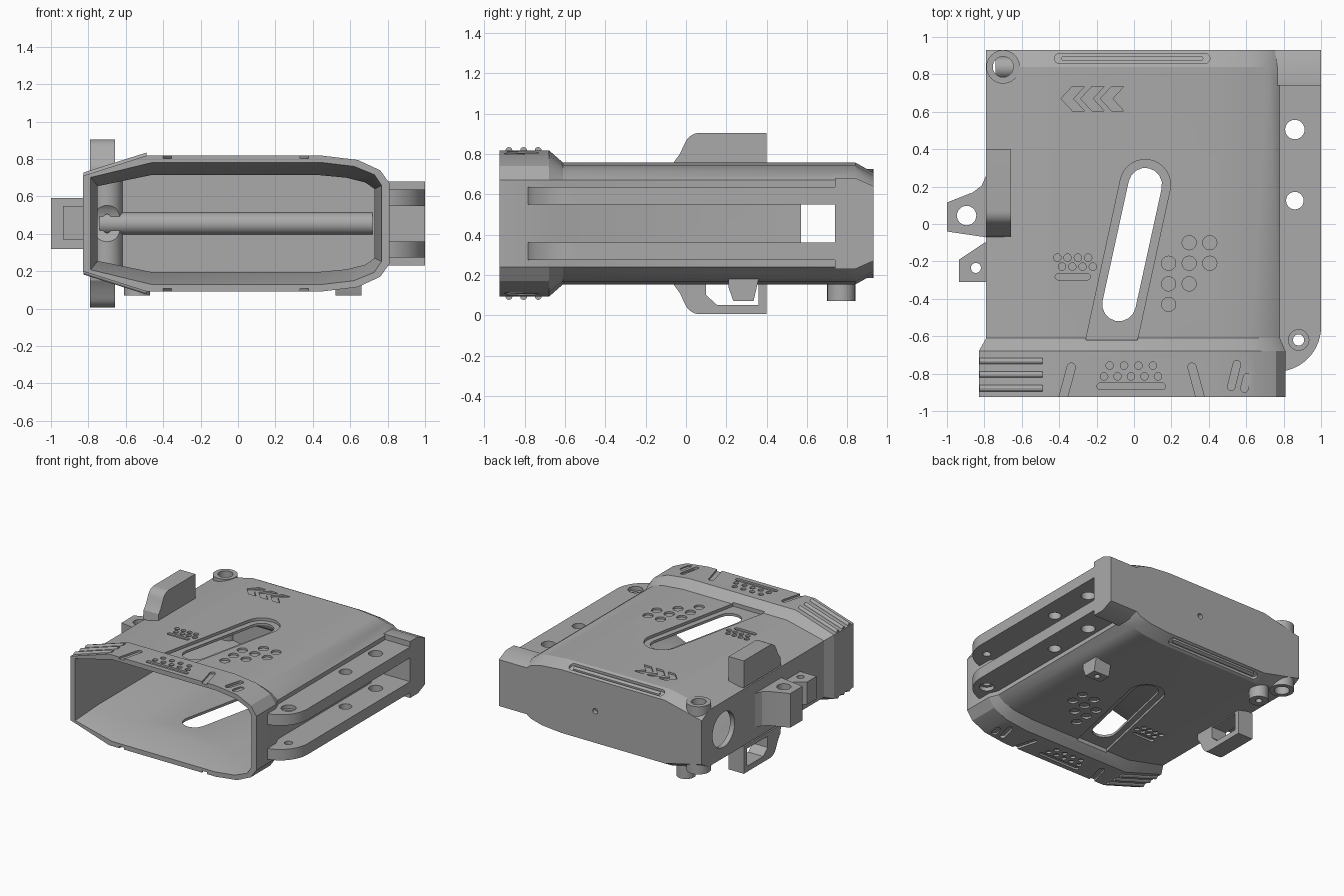
import bpy, bmesh, math
from mathutils import Vector

cube = bpy.data.objects.get("Cube")
if cube:
    bpy.data.objects.remove(cube, do_unlink=True)

MID = 0.455  # height of the mirror plane between top and bottom

grey = bpy.data.materials.new("plain grey")
grey.use_nodes = True
COLOUR = (0.4, 0.4, 0.4, 1)
grey.diffuse_color = COLOUR
grey.node_tree.nodes["Principled BSDF"].inputs["Base Color"].default_value = COLOUR


def loft(name, rings):
    """Closed solid through rings with equal point counts."""
    bm = bmesh.new()
    vs = [[bm.verts.new(p) for p in ring] for ring in rings]
    n = len(vs[0])
    for a, b in zip(vs, vs[1:]):
        for i in range(n):
            bm.faces.new((a[i], a[(i + 1) % n], b[(i + 1) % n], b[i]))
    bm.faces.new(vs[0])
    bm.faces.new(vs[-1])
    bmesh.ops.recalc_face_normals(bm, faces=bm.faces)
    me = bpy.data.meshes.new(name)
    bm.to_mesh(me)
    bm.free()
    me.materials.append(grey)
    ob = bpy.data.objects.new(name, me)
    bpy.context.collection.objects.link(ob)
    return ob


def prism(name, pts, lo, hi, axis="z"):
    """Extrude a flat outline along one axis."""
    place = {"x": lambda p, h: (h, p[0], p[1]),
             "y": lambda p, h: (p[0], h, p[1]),
             "z": lambda p, h: (p[0], p[1], h)}[axis]
    return loft(name, [[place(p, h) for p in pts] for h in (lo, hi)])


def arc(x, y, r, a0, a1, n=12):
    return [(x + r * math.cos(math.radians(a0 + (a1 - a0) * i / n)),
             y + r * math.sin(math.radians(a0 + (a1 - a0) * i / n))) for i in range(n + 1)]


def disc(x, y, r, n=24):
    return arc(x, y, r, 0, 360, n)[:-1]


def capsule(x1, y1, x2, y2, r):
    a = math.degrees(math.atan2(y2 - y1, x2 - x1))
    return arc(x2, y2, r, a - 90, a + 90, 8) + arc(x1, y1, r, a + 90, a + 270, 8)


def rect(x1, y1, x2, y2):
    return [(x1, y1), (x2, y1), (x2, y2), (x1, y2)]


def combine(ob, others, operation="DIFFERENCE"):
    for other in others:
        other.hide_render = True
        mod = ob.modifiers.new("bool", "BOOLEAN")
        mod.operation, mod.solver, mod.object = operation, "EXACT", other
        bpy.context.view_layer.objects.active = ob
        bpy.ops.object.modifier_apply(modifier=mod.name)
        bpy.data.objects.remove(other, do_unlink=True)


def both(make):
    """Build a part for the top and its mirror image for the bottom."""
    return [make(lambda z: z), make(lambda z: 2 * MID - z)]


def ring(half, y, dz=0.0):
    """Cross-section from its upper half, mirrored to the underside."""
    up = [(x, y, z - dz) for x, z in half]
    return up + [(x, y, 2 * MID - z) for x, y, z in reversed(up)]


# Main shell: flared collar, long body, chamfered rear
collar = [(-.83, .71), (-.49, .818), (.45, .818), (.64, .795), (.76, .74), (.81, .67)]
body = [(-.79, .68), (-.46, .757), (.45, .757), (.62, .742), (.72, .715), (.78, .67)]
mouth = [(-.79, .705), (-.46, .785), (.45, .785), (.62, .765), (.73, .72), (.77, .66)]
inner = [(-.75, .655), (-.46, .715), (.42, .715), (.58, .70), (.68, .675), (.73, .64)]
shell = loft("magazine_shell", [ring(collar, -.925), ring(collar, -.68), ring(body, -.61),
                                ring(body, .84), ring(body, .93, .05)])
rear = [(.5, .68), (1, .68)]
rear_block = loft("rear_block", [ring(rear, .74), ring(rear, .84), ring(rear, .93, .04)])
corner_boss = prism("corner_boss", disc(-.70, .84, .09), .185, .725)
combine(shell, [rear_block, corner_boss], "UNION")
combine(shell, [loft("cavity", [ring(mouth, -.94), ring(inner, -.69), ring(inner, .82)])])
combine(shell, [prism("corner_tube", disc(-.70, .84, .085), .2, .71)], "UNION")

# Openings through the walls
A, B = (-.08, -.43), (.06, .21)
combine(shell, [
    prism("window", capsule(*A, *B, .09), -.1, 1.1),
    prism("corner_hole", disc(-.70, .84, .055), -.1, 1.1),
    prism("side_round", disc(.655, MID, .14, 32), -.9, -.6, "x"),
    prism("side_gap", rect(.57, .36, .74, .55), .6, .85, "x"),
    prism("rear_hole", disc(.15, MID, .022, 12), .8, 1, "y"),
])

# Recess round the window, open towards the collar
recess = [(-.258, -.62), (.018, -.62)] + arc(*B, .135, -12, 168, 16)
combine(shell, both(lambda f: prism("recess", recess, f(.735), f(.8))))

# Engraved dots, bars and slashes
body_marks = [disc(x, y, .038) for y, xs in
              ((-.10, (.295, .405)), (-.21, (.185, .295, .405)),
               (-.32, (.185, .295)), (-.43, (.185,))) for x in xs]
body_marks += [disc(-.41 + .055 * i, -.18, .02, 16) for i in range(4)]
body_marks += [disc(-.385 + .055 * i, -.228, .02, 16) for i in range(4)]
body_marks += [capsule(-.405, -.282, -.25, -.282, .017)]
collar_marks = [disc(-.13 + .077 * i, -.757, .02, 16) for i in range(4)]
collar_marks += [disc(-.16 + .072 * i, -.815, .02, 16) for i in range(5)]
collar_marks += [capsule(-.18, -.868, .15, -.868, .018),
                 capsule(-.385, -.95, -.335, -.765, .022), capsule(.31, -.765, .36, -.95, .022)]
slope_marks = [capsule(.52, -.87, .55, -.75, .02), capsule(.59, -.88, .605, -.82, .02)]


def join(parts):
    bm = bmesh.new()
    for p in parts:
        bm.from_mesh(p.data)
    bm.to_mesh(parts[0].data)
    bm.free()
    for p in parts[1:]:
        bpy.data.objects.remove(p, do_unlink=True)
    return parts[0]


def engravings(f):
    cuts = []
    for marks, depth in ((body_marks, .742), (collar_marks, .803), (slope_marks, .79)):
        cuts += [prism("mark", m, f(depth), f(.9)) for m in marks]
    return join(cuts)


combine(shell, both(engravings))

# Arrow marks on the top only
arrows = []
for i in range(3):
    x = -.39 + .105 * i
    arrows.append(prism("arrow", [(x, .67), (x + .06, .735), (x + .125, .735), (x + .065, .67),
                                  (x + .125, .605), (x + .06, .605)], .743, .9))
combine(shell, [join(arrows)])


# Long grooves on the rear chamfers
def rear_groove(f):
    outline = capsule(-.40, .885, .38, .885, .026)
    return loft("groove", [[(x, y, f(.731 - (y - .885) * .55 + h)) for x, y in outline]
                           for h in (-.018, .08)])


combine(shell, both(rear_groove))


def rear_rail(f):
    outline = capsule(-.38, .885, .36, .885, .011)
    return loft("rear_rail", [[(x, y, f(.728 - (y - .885) * .55 + h)) for x, y in outline]
                              for h in (-.03, 0)])


parts = [shell] + both(rear_rail)


# Grip ribs wrapped over the sloping collar side
def rib(y):
    def make(f):
        a, b = Vector((-.825, .711)), Vector((-.49, .817))
        return loft("grip_rib", [[(p.x, y + c, f(p.y + s)) for c, s in disc(0, 0, .017, 12)]
                                 for p in (a, b)])
    return make


for y in (-.733, -.805, -.878):
    parts += both(rib(y))

# Side rails with bolt holes
outline = [(.76, .745), (1, .745), (1, -.53)] + arc(.76, -.55, .24, 0, -80, 12) + [(.76, -.79)]
for name, lo, hi in (("upper_rail", .55, .637), ("lower_rail", .273, .36)):
    rail = prism(name, outline, lo, hi)
    combine(rail, [prism("bolt", disc(.86, .505, .052), 0, 1),
                   prism("bolt", disc(.86, .125, .047), 0, 1),
                   prism("bolt", disc(.88, -.62, .03), 0, 1)])
    outer = hi if lo > MID else lo
    combine(rail, [prism("sink", disc(.88, -.62, .055), outer - .03, outer + .03)])
    parts.append(rail)

# Upper and lower fins on the side, the lower one pierced
fin = [(-.07, .69), (-.06, .76), (-.03, .80), (-.01, .845)] + arc(.07, .825, .08, 155, 90, 8) \
    + [(.40, .905), (.40, .69)]
upper_fin, lower_fin = both(lambda f: prism("side_fin", [(y, f(z)) for y, z in fin], -.79, -.657, "x"))
upper_fin.name, lower_fin.name = "upper_fin", "lower_fin"
combine(lower_fin, [prism("eye", [(.10, .19), (.10, .10), (.155, .05), (.36, .05), (.36, .19)],
                          -.9, -.5, "x")])
parts += [upper_fin, lower_fin]

# Hinge lug and small tab on the side
lug = prism("hinge_lug", [(-.765, -.075), (-1, -.04), (-1, .115), (-.86, .17), (-.815, .205),
                          (-.79, .26), (-.765, .26)], .32, .592)
combine(lug, [prism("pin", disc(-.895, .045, .052), 0, 1)])
tab = prism("small_tab", [(-.765, -.31), (-.935, -.31), (-.935, -.19), (-.80, -.10), (-.765, -.10)], .37, .55)
combine(tab, [prism("pin", disc(-.845, -.235, .027, 16), 0, 1)])
parts += [lug, tab]

# Stubs on the underside
peg = prism("round_peg", disc(-.54, .77, .07), .07, .19)
combine(peg, [prism("bore", disc(-.54, .77, .025, 16), 0, .12)])
block = prism("stop_block", [(.21, .20), (.21, .14), (.235, .07), (.335, .07), (.36, .18), (.36, .20)],
              .52, .66, "x")
combine(block, [prism("bore", disc(.59, .285, .022, 16), 0, .12)])
parts += [peg, block]

# Cross bar inside the rear wall
parts.append(prism("inner_bar", disc(.835, MID, .06), -.74, .72, "x"))

bpy.ops.object.select_all(action="DESELECT")
for ob in parts:
    ob.select_set(True)
bpy.context.view_layer.objects.active = shell
bpy.ops.object.shade_smooth_by_angle(angle=math.radians(25))
